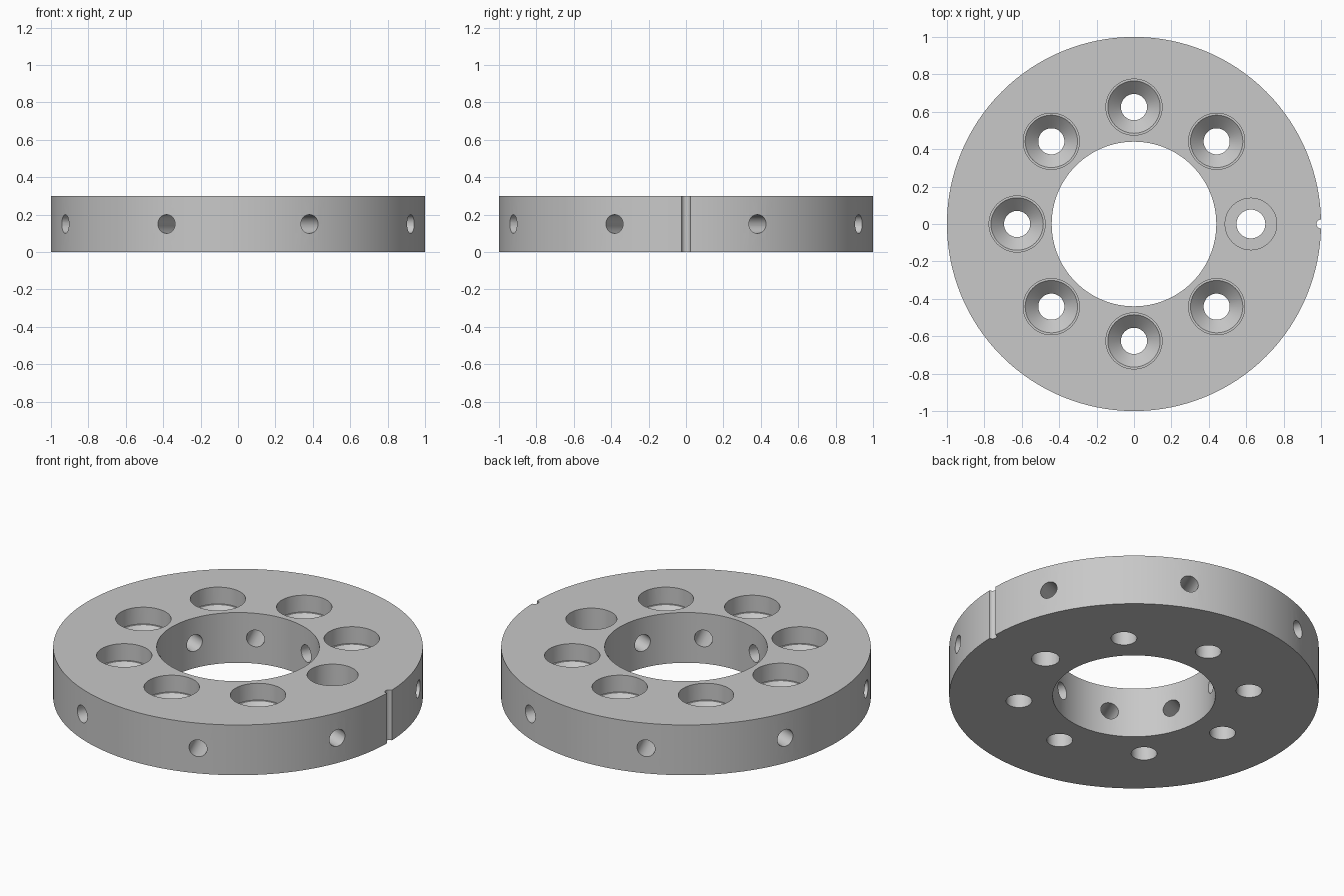
import bpy, bmesh
from math import pi
from mathutils import Matrix

if "Cube" in bpy.data.objects:
    bpy.data.objects.remove(bpy.data.objects["Cube"])

HEIGHT = 0.3
BOLT_RADIUS = 0.625


def lathe(bm, profile, steps, place=Matrix()):
    """Revolve a (radius, z) outline around z; closed or ending on the axis."""
    part = bmesh.new()
    verts = [part.verts.new((r, 0, z)) for r, z in profile]
    edges = [part.edges.new(pair) for pair in zip(verts, verts[1:])]
    if profile[0][0] > 0:
        edges.append(part.edges.new((verts[-1], verts[0])))
    bmesh.ops.spin(part, geom=verts + edges, cent=(0, 0, 0), axis=(0, 0, 1),
                   angle=2 * pi, steps=steps, use_merge=True)
    bmesh.ops.remove_doubles(part, verts=part.verts, dist=1e-5)
    bmesh.ops.recalc_face_normals(part, faces=part.faces)
    part.transform(place)
    mesh = bpy.data.meshes.new("part")
    part.to_mesh(mesh)
    part.free()
    bm.from_mesh(mesh)
    bpy.data.meshes.remove(mesh)


def make_object(name, bm):
    mesh = bpy.data.meshes.new(name)
    bm.to_mesh(mesh)
    bm.free()
    obj = bpy.data.objects.new(name, mesh)
    bpy.context.collection.objects.link(obj)
    return obj


# Flat ring body
bm = bmesh.new()
lathe(bm, [(0.44, 0), (1, 0), (1, HEIGHT), (0.44, HEIGHT)], 128)
ring = make_object("flange_ring", bm)

# Bolt hole outlines: counterbore with a conical seat, and one with a flat seat
top, bottom = HEIGHT + 0.1, -0.1
conical = [(0, bottom), (0.07, bottom), (0.07, 0.13), (0.14, 0.2),
           (0.15, 0.2), (0.15, top), (0, top)]
flat = [(0, bottom), (0.077, bottom), (0.077, 0.14), (0.138, 0.14),
        (0.138, top), (0, top)]
rod = [(0, 0), (0.05, 0), (0.05, 0.9), (0, 0.9)]

cuts = bmesh.new()
for i in range(8):
    turn = Matrix.Rotation(i * pi / 4, 4, "Z")
    lathe(cuts, conical if i else flat, 48,
          turn @ Matrix.Translation((BOLT_RADIUS, 0, 0)))
    # Radial hole halfway between two bolt holes
    between = Matrix.Rotation((i + 0.5) * pi / 4, 4, "Z")
    lathe(cuts, rod, 32, between @ Matrix.Translation((0.3, 0, HEIGHT / 2))
          @ Matrix.Rotation(pi / 2, 4, "Y"))

# Index notch on the rim
lathe(cuts, [(0, bottom), (0.024, bottom), (0.024, top), (0, top)], 24,
      Matrix.Translation((1, 0, 0)))
cutter = make_object("hole_cutter", cuts)
cutter.hide_render = True

# Cut the holes and drop the cutter
boolean = ring.modifiers.new("holes", "BOOLEAN")
boolean.operation = "DIFFERENCE"
boolean.solver = "EXACT"
boolean.object = cutter
bpy.ops.object.select_all(action="DESELECT")
ring.select_set(True)
bpy.context.view_layer.objects.active = ring
bpy.ops.object.modifier_apply(modifier=boolean.name)
bpy.data.objects.remove(cutter)

# Plain grey metal
grey = bpy.data.materials.new("light_grey")
grey.use_nodes = True
colour = (0.58, 0.58, 0.58, 1)
grey.diffuse_color = colour
grey.node_tree.nodes["Principled BSDF"].inputs["Base Color"].default_value = colour
ring.data.materials.clear()
ring.data.materials.append(grey)
bpy.ops.object.shade_smooth_by_angle(angle=pi / 6)
